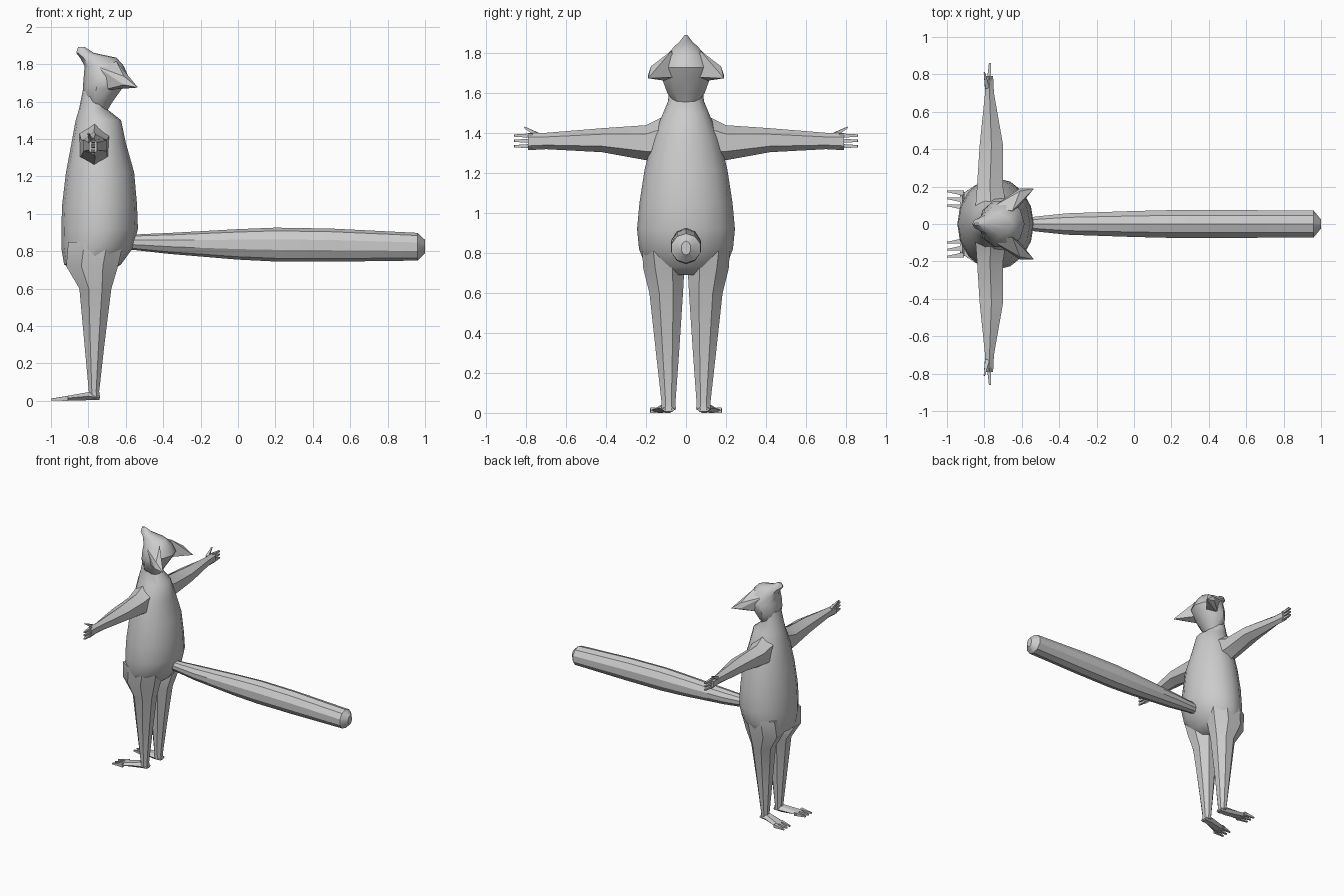
import bpy, bmesh, math
from mathutils import Vector


def finish(name, bm, angle=40):
    bmesh.ops.recalc_face_normals(bm, faces=bm.faces)
    me = bpy.data.meshes.new(name)
    bm.to_mesh(me)
    bm.free()
    ob = bpy.data.objects.new(name, me)
    bpy.context.collection.objects.link(ob)
    bpy.ops.object.select_all(action='DESELECT')
    ob.select_set(True)
    bpy.context.view_layer.objects.active = ob
    if angle:
        bpy.ops.object.shade_smooth_by_angle(angle=math.radians(angle))
    return ob


def loft(bm, axis, sections, n, turn=0.0):
    """Each section: position on axis, then min and max on the other two axes."""
    rings = []
    for p, a0, a1, b0, b1 in sections:
        ring = []
        for i in range(n):
            t = 2 * math.pi * (i + turn) / n
            co = [(a0 + a1) / 2 + (a1 - a0) / 2 * math.cos(t),
                  (b0 + b1) / 2 + (b1 - b0) / 2 * math.sin(t)]
            co.insert('xyz'.index(axis), p)
            ring.append(bm.verts.new(co))
        rings.append(ring)
    for r, s in zip(rings, rings[1:]):
        for i in range(n):
            j = (i + 1) % n
            bm.faces.new((r[i], r[j], s[j], s[i]))
    bm.faces.new(rings[0])
    bm.faces.new(rings[-1])


def spike(bm, a, b, r, tip=0.4):
    """Small tapered four-sided finger or toe."""
    a, b = Vector(a), Vector(b)
    d = (b - a).normalized()
    u = d.cross(Vector((0, 0, 1))).normalized()
    v = d.cross(u)
    dirs = [u + v, v - u, -u - v, u - v]
    ra = [bm.verts.new(a + k * r * 0.75) for k in dirs]
    rb = [bm.verts.new(b + k * r * tip * 0.75) for k in dirs]
    for i in range(4):
        j = (i + 1) % 4
        bm.faces.new((ra[i], ra[j], rb[j], rb[i]))
    bm.faces.new(ra)
    bm.faces.new(rb)


def mirror(bm):
    geo = bmesh.ops.duplicate(bm, geom=bm.verts[:] + bm.edges[:] + bm.faces[:])['geom']
    for v in geo:
        if isinstance(v, bmesh.types.BMVert):
            v.co.y *= -1


# Torso and neck
bm = bmesh.new()
loft(bm, 'z', [(z, x0, x1, -w, w) for z, x0, x1, w in [
    (0.69, -0.87, -0.68, 0.13), (0.73, -0.93, -0.625, 0.20),
    (0.82, -0.945, -0.56, 0.235), (0.92, -0.945, -0.535, 0.245),
    (1.05, -0.94, -0.54, 0.233), (1.22, -0.92, -0.555, 0.207),
    (1.38, -0.89, -0.60, 0.165), (1.50, -0.868, -0.625, 0.115),
    (1.56, -0.85, -0.70, 0.09), (1.66, -0.83, -0.69, 0.08)]], 16)
finish('torso', bm)

# Head with upturned snout
bm = bmesh.new()
loft(bm, 'z', [(z, x0, x1, -w, w) for z, x0, x1, w in [
    (1.55, -0.78, -0.70, 0.055), (1.60, -0.82, -0.67, 0.098),
    (1.67, -0.83, -0.62, 0.125), (1.73, -0.825, -0.585, 0.13),
    (1.79, -0.82, -0.61, 0.105), (1.835, -0.845, -0.65, 0.06),
    (1.86, -0.865, -0.77, 0.032), (1.892, -0.855, -0.82, 0.007)]], 10)
finish('head', bm)

# Swept-back ears
bm = bmesh.new()
for p in [(-0.73, 0.09, 1.66), (-0.76, 0.09, 1.79), (-0.61, 0.175, 1.735),
          (-0.535, 0.19, 1.675), (-0.61, 0.19, 1.69), (-0.65, 0.07, 1.815),
          (-0.64, 0.06, 1.68)]:
    bm.verts.new(p)
bmesh.ops.convex_hull(bm, input=bm.verts[:])
mirror(bm)
finish('ears', bm, 0)

# Legs
bm = bmesh.new()
loft(bm, 'z', [(0.015, -0.80, -0.735, 0.05, 0.125), (0.05, -0.80, -0.74, 0.05, 0.125),
               (0.30, -0.825, -0.71, 0.03, 0.155), (0.60, -0.855, -0.67, 0.008, 0.19),
               (0.72, -0.93, -0.63, 0.0, 0.222), (0.85, -0.92, -0.60, 0.03, 0.23)], 8, 0.5)
mirror(bm)
finish('legs', bm, 30)

# Feet with three toes
bm = bmesh.new()
loft(bm, 'x', [(-0.74, 0.055, 0.12, 0.004, 0.03), (-0.80, 0.05, 0.135, 0.0, 0.05),
               (-0.93, 0.075, 0.18, 0.0, 0.025)], 6)
for y in (0.09, 0.128, 0.165):
    spike(bm, (-0.91, y, 0.013), (-1.0, y + 0.01, 0.007), 0.018, 0.35)
mirror(bm)
finish('feet', bm, 20)

# Arms
bm = bmesh.new()
loft(bm, 'y', [(0.10, -0.86, -0.67, 1.24, 1.49), (0.20, -0.85, -0.69, 1.265, 1.44),
               (0.42, -0.835, -0.69, 1.305, 1.425), (0.70, -0.80, -0.745, 1.32, 1.402),
               (0.79, -0.80, -0.75, 1.315, 1.402)], 6, 0.5)
# Fingers and thumb
for z in (1.335, 1.362, 1.388):
    spike(bm, (-0.775, 0.77, z), (-0.77, 0.86, z), 0.015, 0.5)
spike(bm, (-0.785, 0.73, 1.385), (-0.80, 0.81, 1.43), 0.016, 0.3)
mirror(bm)
finish('arms', bm, 25)

# Thick tail
bm = bmesh.new()
loft(bm, 'x', [(x, -w, w, z0, z1) for x, w, z0, z1 in [
    (-0.62, 0.035, 0.81, 0.885), (-0.54, 0.04, 0.805, 0.89),
    (-0.36, 0.06, 0.785, 0.898), (0.0, 0.073, 0.755, 0.918),
    (0.2, 0.078, 0.745, 0.926), (0.5, 0.078, 0.744, 0.921),
    (0.96, 0.076, 0.75, 0.898), (1.0, 0.025, 0.79, 0.86)]], 10, 0.5)
finish('tail', bm, 30)
